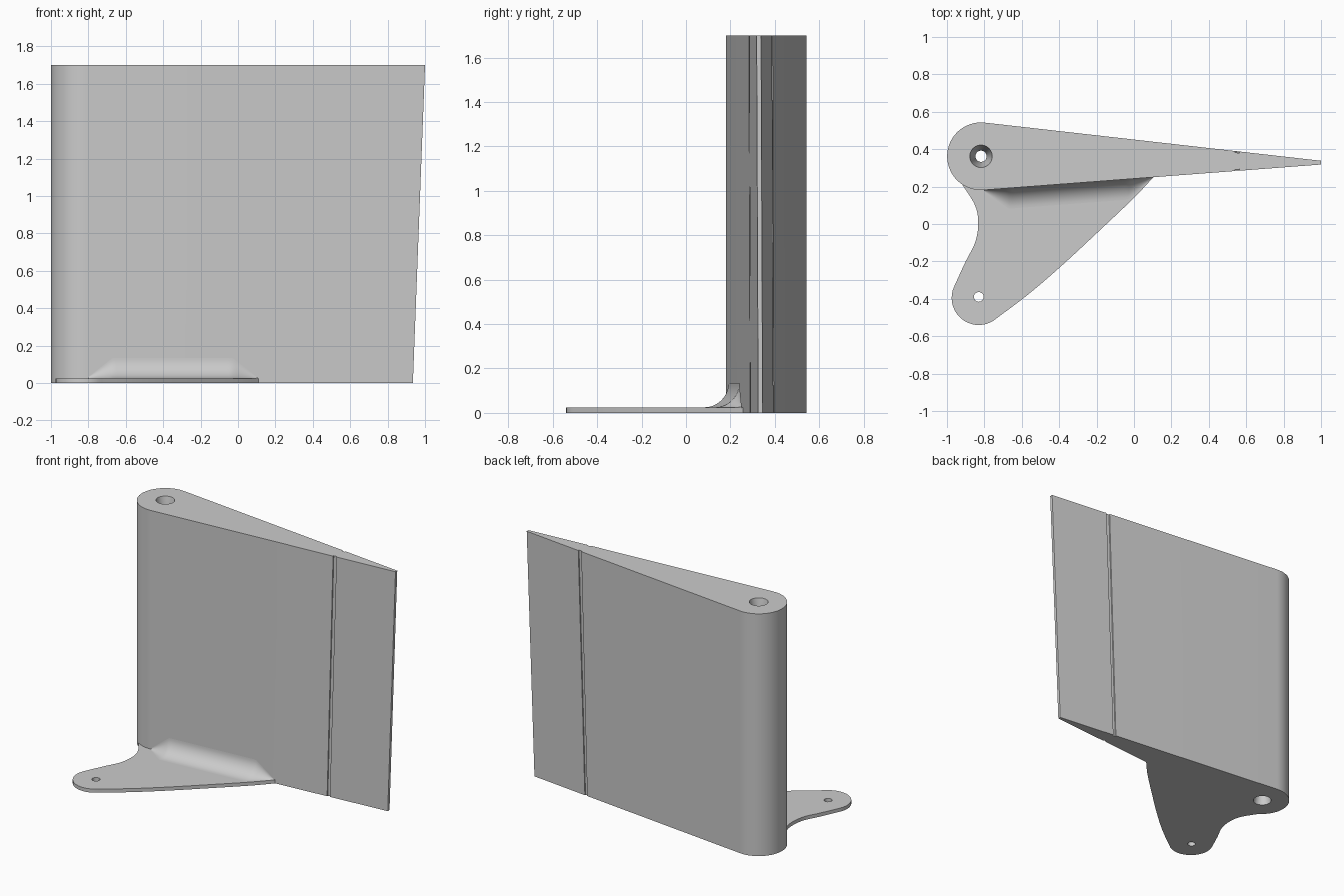
import bpy, bmesh, math

if "Cube" in bpy.data.objects:
    bpy.data.objects.remove(bpy.data.objects["Cube"])

H = 1.7
T = 0.025
mat = bpy.data.materials.new("light grey")
mat.diffuse_color = (0.6, 0.6, 0.6, 1)
mat.use_nodes = True
mat.node_tree.nodes["Principled BSDF"].inputs["Base Color"].default_value = mat.diffuse_color


def circle(cx, cy, r, a0=0, a1=360, n=40, closed=True):
    m = n if closed else n - 1
    return [(cx + r * math.cos(math.radians(a0 + (a1 - a0) * i / m)),
             cy + r * math.sin(math.radians(a0 + (a1 - a0) * i / m))) for i in range(n)]


def spline(pts, steps=6):
    # Catmull-Rom through the points
    out = []
    p = [pts[0]] + pts + [pts[-1]]
    for i in range(1, len(p) - 2):
        for s in range(steps):
            t = s / steps
            out.append(tuple(0.5 * (2 * b + (c - a) * t + (2 * a - 5 * b + 4 * c - d) * t * t
                                    + (3 * b - a - 3 * c + d) * t ** 3)
                             for a, b, c, d in zip(p[i - 1], p[i], p[i + 1], p[i + 2])))
    return out + [pts[-1]]


def finish(name, bm):
    bmesh.ops.recalc_face_normals(bm, faces=bm.faces[:])
    me = bpy.data.meshes.new(name)
    bm.to_mesh(me)
    bm.free()
    me.materials.append(mat)
    ob = bpy.data.objects.new(name, me)
    bpy.context.collection.objects.link(ob)
    bpy.ops.object.select_all(action='DESELECT')
    ob.select_set(True)
    bpy.context.view_layer.objects.active = ob
    bpy.ops.object.shade_smooth_by_angle(angle=math.radians(30))
    return ob


def tube(bm, loops):
    # walls through a stack of (points, z) loops; returns first and last rings
    rings = [[bm.verts.new((x, y, z)) for x, y in pts] for pts, z in loops]
    for a, b in zip(rings, rings[1:]):
        for i in range(len(a)):
            j = (i + 1) % len(a)
            bm.faces.new((a[i], a[j], b[j], b[i]))
    return rings[0], rings[-1]


def pierced_solid(name, outer, hole):
    bm = bmesh.new()
    o, h = tube(bm, outer), tube(bm, hole)
    for k in (0, 1):
        edges = [bm.edges.get((r[i], r[i - 1])) for r in (o[k], h[k]) for i in range(len(r))]
        bmesh.ops.triangle_fill(bm, edges=edges, use_beauty=True, use_dissolve=False,
                                normal=(0, 0, 1))
    return finish(name, bm)


# blade: teardrop section with a groove near the tail on both sides
CX, CY, R = -0.818, 0.362, 0.181
A0, A1 = 83.7, 274.5


def section(tail_x, y0, y1, g0, g1, depth=0.008):
    arc = circle(CX, CY, R, A0, A1, 40, False)

    def side(start, end, flip):
        f = lambda x: start[1] + (end[1] - start[1]) * (x - start[0]) / (end[0] - start[0])
        return [(g0, f(g0)), (g0, f(g0) + flip * depth), (g1, f(g1) + flip * depth), (g1, f(g1)), end]
    front = side(arc[-1], (tail_x, y0), 1)
    back = side(arc[0], (tail_x, y1), -1)
    return arc + front + back[::-1]


hole = [(circle(CX, CY, r), z) for r, z in ((0.06, 0), (0.03, 0.15), (0.03, H - 0.15), (0.06, H))]
pierced_solid("blade",
              [(section(0.935, 0.325, 0.345, 0.49, 0.51), 0),
               (section(1.0, 0.318, 0.338, 0.54, 0.565), H)], hole)

# foot plate with a rounded, drilled tab
RIGHT = [(0.11, 0.258), (0.0, 0.14), (-0.2, -0.05), (-0.4, -0.235), (-0.57, -0.38)]
tab = circle(-0.83, -0.395, 0.145, -48, -205, 20, False)
left = spline([tab[-1], (-0.90, -0.2), (-0.85, -0.1), (-0.833, 0), (-0.85, 0.1), (-0.925, 0.22)])
outline = spline(RIGHT + [tab[0]])[:-1] + tab + left[1:] + [(-0.82, 0.2)]
pierced_solid("foot_plate", [(outline, 0), (outline, T)],
              [(circle(-0.83, -0.39, 0.026, n=24), z) for z in (0, T)])

# concave fillet between plate and blade, fading out at both ends
edge = spline(RIGHT + [tab[0]])


def plate_y(x):
    for (xa, ya), (xb, yb) in zip(edge, edge[1:]):
        if xb <= x <= xa:
            return ya + (yb - ya) * (x - xa) / (xb - xa)
    return -1


wx, wy = CX + R * math.cos(math.radians(A1)), CY + R * math.sin(math.radians(A1))
bm = bmesh.new()
COLS, ROWS = 48, 14
cols = []
for i in range(COLS + 1):
    x = -0.80 + 0.905 * i / COLS
    ys = wy + (0.318 - wy) * (x - wx) / (1 - wx)
    r = max(0.003, 0.11 * min(1, (x + 0.81) / 0.14, (0.11 - x) / 0.14))
    reach = max(0.001, min(r, ys - plate_y(x)))
    # angular spacing keeps the curve even
    amax = math.acos(max(-1, min(1, 1 - reach / r)))
    col = []
    for k in range(ROWS + 1):
        a = amax * k / ROWS
        col.append(bm.verts.new((x, ys - r * (1 - math.cos(a)), T + r * (1 - math.sin(a)))))
    col.append(bm.verts.new((x, ys - reach, T - 0.002)))
    col.append(bm.verts.new((x, ys + 0.003, T - 0.002)))
    cols.append(col)
for a, b in zip(cols, cols[1:]):
    for k in range(len(a)):
        j = (k + 1) % len(a)
        bm.faces.new((a[k], a[j], b[j], b[k]))
bm.faces.new(cols[0])
bm.faces.new(cols[-1])
finish("fillet", bm)
